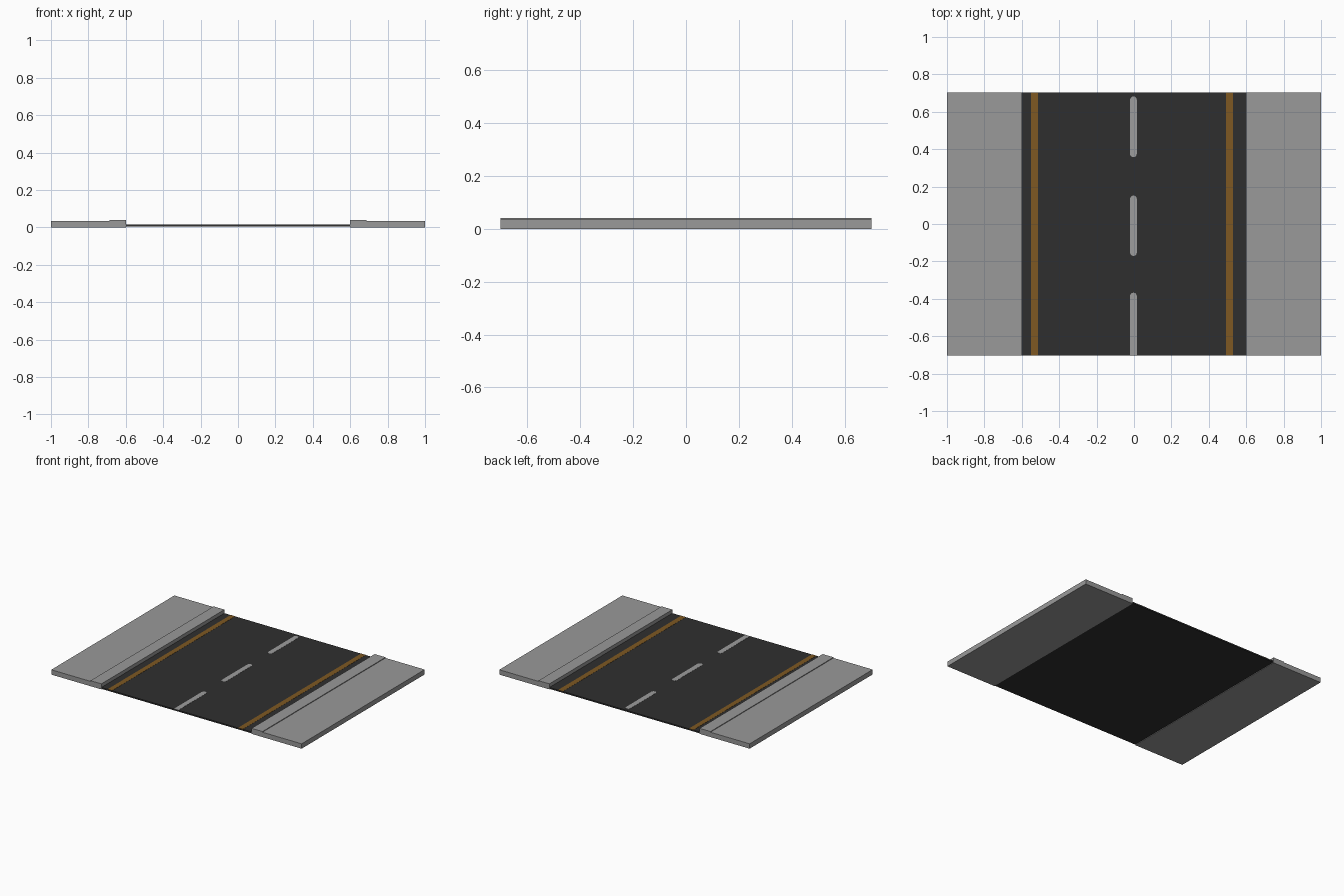
import bpy, bmesh, math

if "Cube" in bpy.data.objects:
    bpy.data.objects.remove(bpy.data.objects["Cube"])

HALF = 0.702          # half length of the road piece along y
ROAD_TOP = 0.014


def material(name, rgb):
    m = bpy.data.materials.new(name)
    m.diffuse_color = (*rgb, 1.0)
    m.use_nodes = True
    m.node_tree.nodes["Principled BSDF"].inputs["Base Color"].default_value = m.diffuse_color
    return m


asphalt = material("asphalt", (0.028, 0.028, 0.028))
concrete = material("concrete", (0.32, 0.32, 0.32))
orange = material("orange_paint", (0.21, 0.098, 0.016))
white = material("pale_paint", (0.34, 0.34, 0.34))


def prism(name, outline, mat, place, shift):
    """Extrude a 2D outline; place turns (a, b) into a 3D point, shift is the extrusion."""
    bm = bmesh.new()
    face = bm.faces.new([bm.verts.new(place(a, b)) for a, b in outline])
    ext = bmesh.ops.extrude_face_region(bm, geom=[face])
    bmesh.ops.translate(bm, vec=shift,
                        verts=[v for v in ext["geom"] if isinstance(v, bmesh.types.BMVert)])
    bmesh.ops.recalc_face_normals(bm, faces=bm.faces)
    mesh = bpy.data.meshes.new(name)
    bm.to_mesh(mesh)
    bm.free()
    mesh.materials.append(mat)
    ob = bpy.data.objects.new(name, mesh)
    bpy.context.collection.objects.link(ob)
    return ob


def along_y(name, profile, mat):
    return prism(name, profile, mat, lambda x, z: (x, -HALF, z), (0, 2 * HALF, 0))


# Road slab
along_y("road", [(-0.6, 0.004), (0.6, 0.004), (0.6, ROAD_TOP), (-0.6, ROAD_TOP)], asphalt)

# Pavements with a slightly raised kerb along the road
for side, label in ((-1, "left"), (1, "right")):
    section = [(0.6, 0), (1, 0), (1, 0.035), (0.687, 0.035), (0.687, 0.040), (0.6, 0.040)]
    along_y(label + "_pavement", [(side * x, z) for x, z in section], concrete)

# Orange edge lines
for label, x0, x1 in (("left", -0.55, -0.514), ("right", 0.492, 0.53)):
    along_y(label + "_edge_line",
            [(x0, ROAD_TOP - 0.002), (x1, ROAD_TOP - 0.002),
             (x1, ROAD_TOP + 0.001), (x0, ROAD_TOP + 0.001)], orange)

# Centre dashes with rounded ends; the front one is cut off at the road edge
R, CX = 0.018, -0.003
for i, (y0, y1, cut) in enumerate(((0.357, 0.682, False), (-0.171, 0.152, False),
                                   (-0.70, -0.367, True))):
    arc = [math.pi * k / 8 for k in range(9)]
    outline = [(CX + R * math.cos(a), y1 - R + R * math.sin(a)) for a in arc]
    if cut:
        outline += [(CX - R, y0), (CX + R, y0)]
    else:
        outline += [(CX - R * math.cos(a), y0 + R - R * math.sin(a)) for a in arc]
    prism(f"centre_dash_{i + 1}", outline, white,
          lambda x, y: (x, y, ROAD_TOP - 0.002), (0, 0, 0.003))
